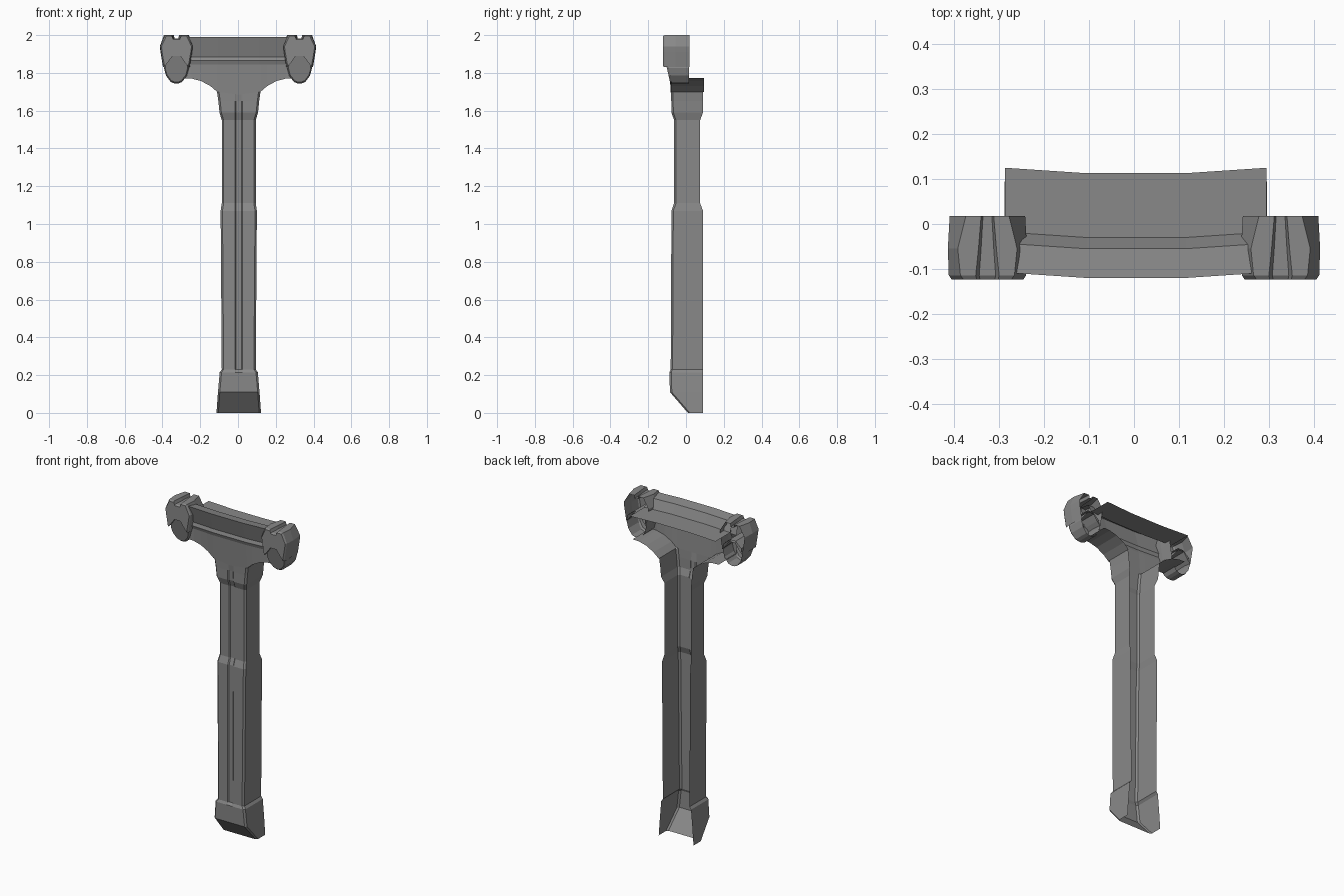
import bpy

cube = bpy.data.objects.get("Cube")
if cube:
    bpy.data.objects.remove(cube)

grey = bpy.data.materials.new("stone grey")
grey.use_nodes = True
COLOR = (0.25, 0.25, 0.25, 1)
grey.diffuse_color = COLOR
grey.node_tree.nodes["Principled BSDF"].inputs["Base Color"].default_value = COLOR


def loft(name, rows, closed=False, cap=False):
    """Skin quads between equal-length rows of points; cap fills the last row."""
    n = len(rows[0])
    verts = [p for row in rows for p in row]
    faces = []
    for r in range(len(rows) - 1):
        for i in range(n if closed else n - 1):
            j = (i + 1) % n
            faces.append((r * n + i, r * n + j, (r + 1) * n + j, (r + 1) * n + i))
    if cap:
        faces.append(tuple(range((len(rows) - 1) * n, len(rows) * n)))
    mesh = bpy.data.meshes.new(name)
    mesh.from_pydata(verts, [], faces)
    mesh.materials.append(grey)
    obj = bpy.data.objects.new(name, mesh)
    bpy.context.collection.objects.link(obj)
    return obj


OFF = 0.004  # the post sits slightly off centre


# Post: channel open at the back, with a shallow groove down the front
def channel(z, half, front, back, groove=0.0, bevel=0.01):
    right = [(0.014, front + groove), (0.02, front), (half - bevel, front),
             (half, front + bevel), (half, back)]
    left = [(-x, y) for x, y in reversed(right)]
    return [(x + OFF, y, z) for x, y in left + right]


loft("post", [
    channel(0.0, 0.118, 0.01, 0.09),
    channel(0.11, 0.11, -0.085, 0.09),
    channel(0.215, 0.101, -0.088, 0.09),
    channel(0.23, 0.09, -0.081, 0.09, 0.006),
    channel(1.07, 0.096, -0.077, 0.09, 0.006),
    channel(1.11, 0.09, -0.063, 0.075, 0.006),
    channel(1.55, 0.09, -0.063, 0.075, 0.006),
    channel(1.59, 0.102, -0.077, 0.09, 0.006),
    channel(1.65, 0.108, -0.078, 0.09, 0.004),
    channel(1.70, 0.115, -0.08, 0.09),
])


# Crossbar: folded sheet whose ends bend backwards
def bend(x):
    return 0.012 * max(0.0, (abs(x) - 0.11) / 0.18)


fold = [(0.113, 1.925), (-0.03, 1.925), (-0.055, 1.98), (-0.12, 1.99),
        (-0.09, 1.885), (-0.097, 1.865), (-0.09, 1.845)]
loft("crossbar", [[(x + OFF, y + bend(x), z) for x in (-0.291, -0.11, 0.11, 0.291)]
                  for y, z in fold])

# Bracket: arched front face with flared sheets underneath
arch = [(0.115, 1.70), (0.15, 1.73), (0.2, 1.757), (0.25, 1.77), (0.292, 1.772)]
lower = [(-x, z) for x, z in reversed(arch)] + [(0, 1.685)] + arch
loft("bracket_face", [
    [(x + OFF, -0.09 + bend(x), 1.845) for x, z in lower],
    [(x + OFF, -0.08, z) for x, z in lower],
])
for side, label in ((1, "left"), (-1, "right")):
    loft(label + "_bracket_underside",
         [[(side * x + OFF, y, z) for x, z in arch] for y in (-0.08, 0.095)])


# End clamps: notched cap above a rounded lobe, both open at the back
def cap_ring(cx, y, top, notch, wide, drop=0.0):
    half = [(notch * 0.7, 1.982 - drop), (notch, 2.0 - drop), (top, 2.0 - drop),
            (wide, 1.94), (wide - 0.004, 1.91), (wide - 0.017, 1.83 + drop),
            (0.045, 1.855), (0.02, 1.89)]
    ring = half + [(-x, z) for x, z in reversed(half)]
    return [(cx + x, y, z) for x, z in ring]


def lobe_ring(cx, lean, size):
    half = [(0.02, 1.90), (0.06, 1.865), (0.066, 1.825), (0.055, 1.785),
            (0.03, 1.752), (0.01, 1.744)]
    ring = half + [(-x, z) for x, z in reversed(half)]
    result = []
    for x, z in ring:
        y = 0.015 if lean is None else lean - 0.2 * (z - 1.745)
        result.append((cx + x * size, y, 1.82 + (z - 1.82) * size))
    return result


for side, label in ((1, "left"), (-1, "right")):
    cx = side * 0.326
    loft(label + "_clamp_cap", [
        cap_ring(cx, 0.018, 0.048, 0.014, 0.084),
        cap_ring(cx, -0.055, 0.066, 0.02, 0.088),
        cap_ring(cx, -0.114, 0.06, 0.026, 0.086),
        cap_ring(cx, -0.123, 0.054, 0.024, 0.08, 0.006),
    ], closed=True, cap=True)
    loft(label + "_clamp_lobe", [
        lobe_ring(cx, None, 1.0),
        lobe_ring(cx, -0.075, 1.0),
        lobe_ring(cx, -0.085, 0.9),
    ], closed=True, cap=True)
